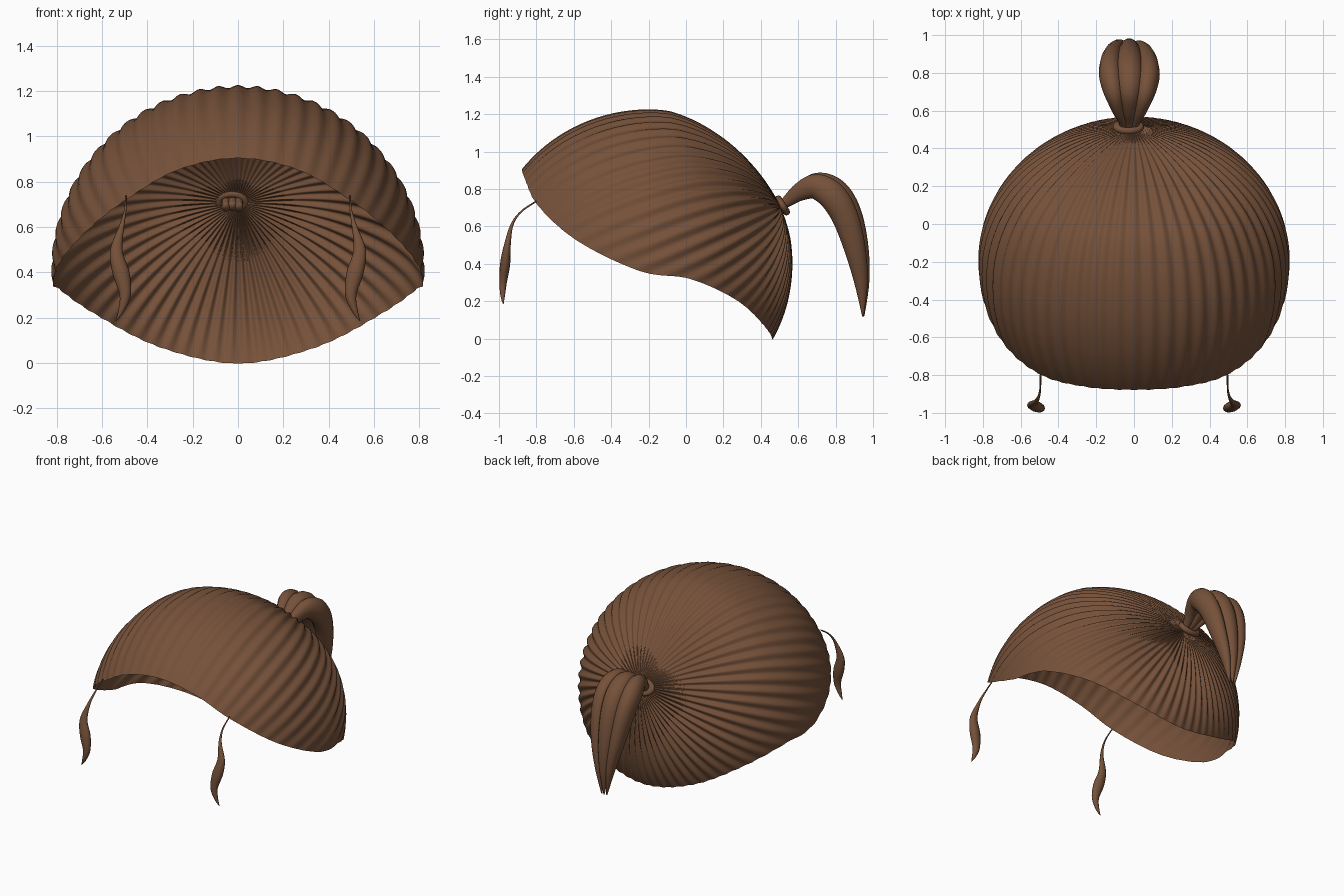
import bpy, bmesh, math
from mathutils import Vector

cube = bpy.data.objects.get("Cube")
if cube:
    bpy.data.objects.remove(cube)

brown = bpy.data.materials.new("brown_hair")
brown.use_nodes = True
color = (0.18, 0.083, 0.042, 1)
brown.diffuse_color = color
bsdf = brown.node_tree.nodes["Principled BSDF"]
bsdf.inputs["Base Color"].default_value = color
bsdf.inputs["Roughness"].default_value = 0.8


def finish(name, bm):
    bmesh.ops.recalc_face_normals(bm, faces=bm.faces)
    mesh = bpy.data.meshes.new(name)
    bm.to_mesh(mesh)
    bm.free()
    mesh.materials.append(brown)
    for p in mesh.polygons:
        p.use_smooth = True
    obj = bpy.data.objects.new(name, mesh)
    bpy.context.collection.objects.link(obj)
    return obj


def spline(points, steps, closed=False):
    """Catmull-Rom through points of any dimension."""
    pts = [Vector(p) for p in points]
    n = len(pts)
    out = []
    for i in range(n if closed else n - 1):
        if closed:
            a, b, c, d = (pts[(i + k) % n] for k in (-1, 0, 1, 2))
        else:
            a, b, c, d = (pts[min(max(i + k, 0), n - 1)] for k in (-1, 0, 1, 2))
        for j in range(steps):
            t = j / steps
            out.append(0.5 * (2 * b + (c - a) * t + (2 * a - 5 * b + 4 * c - d) * t * t
                              + (3 * b - a - 3 * c + d) * t ** 3))
    if not closed:
        out.append(pts[-1])
    return out


def bridge(bm, rings):
    for a, b in zip(rings, rings[1:]):
        n = len(a)
        for i in range(n):
            bm.faces.new((a[i], a[(i + 1) % n], b[(i + 1) % n], b[i]))


def strand(name, centers, sizes, sides=14, steps=6):
    """Tapered tube; sizes hold the half width along x and the half depth."""
    path = spline(centers, steps)
    size = spline(sizes, steps)
    bm = bmesh.new()
    rings = []
    for i, p in enumerate(path):
        tangent = path[min(i + 1, len(path) - 1)] - path[max(i - 1, 0)]
        normal = Vector((0, -tangent.z, tangent.y)).normalized()
        w, d = max(size[i].x, 0.001), max(size[i].y, 0.001)
        ring = []
        for k in range(sides):
            a = math.tau * k / sides
            ring.append(bm.verts.new(p + Vector((w * math.cos(a), 0, 0)) + normal * d * math.sin(a)))
        rings.append(ring)
    bridge(bm, rings)
    bm.faces.new(rings[0])
    bm.faces.new(rings[-1])
    return finish(name, bm)


# Hair cap: ridged ellipsoid shell gathered at the ponytail root
CENTER = Vector((0, -0.2, 0.4))


def radii(y):
    return Vector((0.82, 0.858 if y < 0 else 0.76, 0.82))


def to_sphere(p):
    v = Vector(p) - CENTER
    r = radii(v.y)
    return Vector((v.x / r.x, v.y / r.y, v.z / r.z)).normalized()


pole = to_sphere((0, 0.5, 0.7))
side = Vector((1, 0, 0))
down = pole.cross(side)

half = [(0.27, -0.86, 0.85), (0.5, -0.8, 0.72), (0.7, -0.57, 0.52), (0.81, -0.24, 0.36),
        (0.77, 0.02, 0.32), (0.6, 0.26, 0.21), (0.32, 0.41, 0.07)]
rim = [(0, -0.88, 0.905)] + half + [(0, 0.45, 0.005)] + [(-x, y, z) for x, y, z in reversed(half)]
polar = []
for p in spline(rim, 12, closed=True):
    d = to_sphere(p)
    polar.append((math.atan2(d.dot(down), d.dot(side)), math.acos(d.dot(pole))))
polar.sort()
polar = ([(polar[-1][0] - math.tau, polar[-1][1])] + polar
         + [(polar[0][0] + math.tau, polar[0][1])])


def reach(theta):
    for (a, u), (b, v) in zip(polar, polar[1:]):
        if a <= theta <= b:
            return u + (v - u) * (theta - a) / max(b - a, 1e-6)
    return polar[-1][1]


RIDGES, SEGMENTS, ROWS = 56, 448, 40
bm = bmesh.new()
rings = [[] for _ in range(ROWS)]
for k in range(SEGMENTS):
    theta = -math.pi + math.tau * (k + 0.5) / SEGMENTS
    span = reach(theta)
    upper = max(0, -math.sin(theta))
    outward = side * math.cos(theta) + down * math.sin(theta)
    for row in range(ROWS):
        s = 0.015 + 0.985 * row / (ROWS - 1)
        d = pole * math.cos(s * span) + outward * math.sin(s * span)
        dent = 0.035 * math.sin(math.pi * min(1, 2 * s)) * upper
        height = 0.013 * min(1, 4 * s) * (1 - 0.75 * s ** 4) * (1 - 0.35 * upper)
        scale = 1 - dent + height * math.cos(RIDGES * theta)
        r = radii(d.y) * scale
        rings[row].append(bm.verts.new(CENTER + Vector((d.x * r.x, d.y * r.y, d.z * r.z))))
bridge(bm, rings)
bm.faces.new(rings[0])
finish("hair_cap", bm)

# Ponytail: three plump strands that fan out and meet at the tip
tail = [(0.46, 0.69), (0.53, 0.725), (0.62, 0.79), (0.71, 0.82), (0.8, 0.775),
        (0.87, 0.66), (0.92, 0.48), (0.945, 0.3), (0.95, 0.12)]
fan = [0.03, 0.03, 0.06, 0.085, 0.1, 0.095, 0.075, 0.045, 0.02]
plump = [0.022, 0.028, 0.05, 0.07, 0.078, 0.073, 0.058, 0.036, 0.004]
for name, sign, width, drop in (("ponytail_middle", 0, 0.95, 0), ("ponytail_left", 1, 0.78, 0.02),
                                ("ponytail_right", -1, 0.78, 0.01)):
    centers = [(-0.025 + sign * f, y - drop * f * 10, z - drop * f * 5)
               for f, (y, z) in zip(fan, tail)]
    strand(name, centers, [(r * width, r) for r in plump])

# Hair tie around the ponytail root
axis = Vector((0, 0.84, 0.54))
bpy.ops.mesh.primitive_torus_add(major_radius=0.047, minor_radius=0.019, major_segments=32,
                                 minor_segments=12, location=(-0.03, 0.515, 0.712),
                                 rotation=axis.to_track_quat("Z", "Y").to_euler())
tie = bpy.context.object
tie.name = "hair_tie"
tie.scale = (1.25, 0.9, 1)
tie.data.materials.append(brown)
bpy.ops.object.shade_smooth()

# Wavy front locks hanging from the rim
lock = [(0.495, -0.8, 0.735), (0.497, -0.88, 0.68), (0.512, -0.93, 0.61), (0.537, -0.955, 0.5),
        (0.517, -0.967, 0.4), (0.498, -0.978, 0.3), (0.515, -0.98, 0.23), (0.538, -0.977, 0.185)]
lock_sizes = [(0.004, 0.004), (0.005, 0.005), (0.011, 0.008), (0.027, 0.018),
              (0.038, 0.027), (0.025, 0.02), (0.014, 0.012), (0.002, 0.002)]
for name, sign in (("front_lock_left", 1), ("front_lock_right", -1)):
    strand(name, [(sign * x, y, z) for x, y, z in lock], lock_sizes, sides=12)
